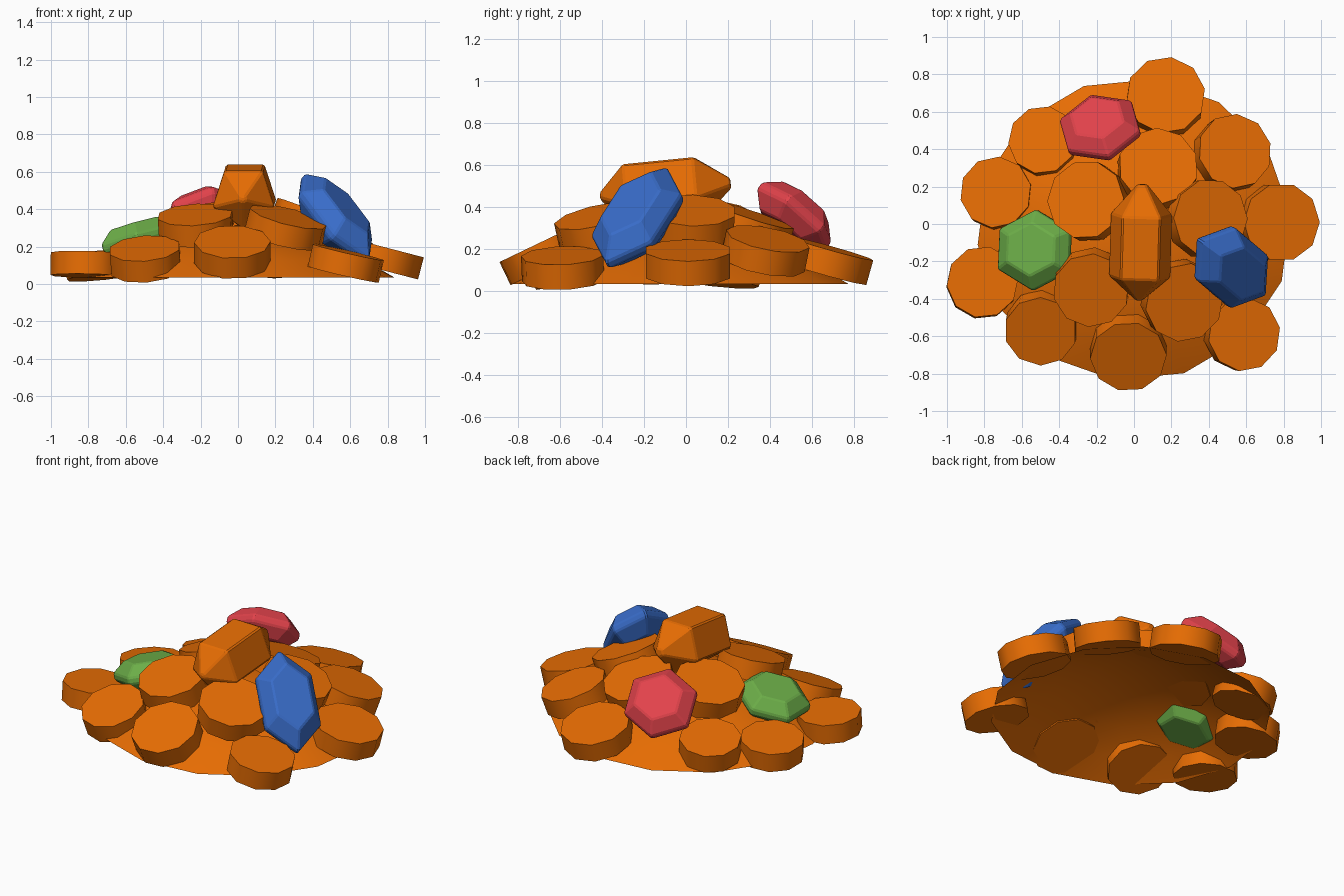
import bpy, bmesh, math
from mathutils import Vector, Matrix

if "Cube" in bpy.data.objects:
    bpy.data.objects.remove(bpy.data.objects["Cube"])


def material(name, rgb):
    m = bpy.data.materials.new(name)
    m.diffuse_color = (*rgb, 1)
    m.use_nodes = True
    m.node_tree.nodes["Principled BSDF"].inputs["Base Color"].default_value = m.diffuse_color
    return m


GOLD = material("gold orange", (0.80, 0.152, 0.001))
BLUE = material("blue gem", (0.04, 0.15, 0.58))
RED = material("red gem", (0.76, 0.055, 0.07))
GREEN = material("green gem", (0.15, 0.42, 0.065))


def loft(name, rings, mat, matrix, caps=(True, True), bevel=0, smooth=0):
    """Join rings of equal length (single point = tip) into a mesh."""
    bm = bmesh.new()
    vr = [[bm.verts.new(p) for p in r] for r in rings]
    for a, b in zip(vr, vr[1:]):
        n = max(len(a), len(b))
        for i in range(n):
            j = (i + 1) % n
            if len(b) == 1:
                bm.faces.new((a[i], a[j], b[0]))
            else:
                bm.faces.new((a[i], a[j], b[j], b[i]))
    if caps[0]:
        bm.faces.new(vr[0][::-1])
    if caps[1] and len(vr[-1]) > 1:
        bm.faces.new(vr[-1])
    bm.transform(matrix)
    me = bpy.data.meshes.new(name)
    bm.to_mesh(me)
    bm.free()
    me.materials.append(mat)
    ob = bpy.data.objects.new(name, me)
    bpy.context.collection.objects.link(ob)
    if bevel:
        b = ob.modifiers.new("soft_edges", 'BEVEL')
        b.width, b.segments = bevel, 1
    if smooth:
        bpy.ops.object.select_all(action='DESELECT')
        ob.select_set(True)
        bpy.context.view_layer.objects.active = ob
        bpy.ops.object.shade_smooth_by_angle(angle=math.radians(smooth))
    return ob


def ring(n, rx, ry, z, turn=0):
    return [(rx * math.cos(turn + math.tau * i / n),
             ry * math.sin(turn + math.tau * i / n), z) for i in range(n)]


def frame(center, normal, axis=(1, 0, 0)):
    """Matrix with z along normal and x along axis."""
    z = Vector(normal).normalized()
    x = Vector(axis)
    x = (x - z * x.dot(z)).normalized()
    y = z.cross(x)
    return Matrix.Translation(center) @ Matrix((x, y, z)).transposed().to_4x4()


# hollow mound under the coins
profile = [(1, 0.035), (0.8, 0.13), (0.55, 0.22), (0.28, 0.275)]
mound = [ring(14, 0.84 * t, 0.81 * t, z, 0.1) for t, z in profile]
loft("mound", mound + [[(0, 0, 0.295)]], GOLD,
     Matrix.Translation((0, -0.03, 0)), caps=(False, False), smooth=45)

# coins: centre of the top face, tilt (x, y), radius, turn in degrees
coins = [
    (0.17, 0.69, 0.205, 0.05, 0.28, 0.212, 10),
    (-0.49, 0.45, 0.20, -0.15, 0.20, 0.185, 5),
    (-0.74, 0.17, 0.16, -0.10, 0.10, 0.192, 12),
    (-0.26, 0.13, 0.38, -0.28, 0.14, 0.212, 0),
    (0.13, 0.31, 0.365, 0.10, 0.33, 0.215, 20),
    (0.54, 0.39, 0.25, 0.28, 0.20, 0.203, 15),
    (0.41, 0.03, 0.385, 0.38, 0.03, 0.212, 0),
    (0.79, 0.01, 0.195, 0.26, 0.0, 0.21, 0),
    (0.27, -0.42, 0.36, 0.25, -0.22, 0.215, 8),
    (-0.23, -0.355, 0.37, -0.06, -0.30, 0.205, 14),
    (-0.81, -0.31, 0.165, 0.02, 0.06, 0.192, 6),
    (-0.50, -0.575, 0.19, -0.08, -0.38, 0.195, 18),
    (-0.03, -0.71, 0.225, 0.0, -0.48, 0.205, 3),
    (0.59, -0.59, 0.17, 0.23, -0.04, 0.198, 10),
]
for i, (x, y, z, nx, ny, r, turn) in enumerate(coins):
    t = math.radians(turn)
    loft(f"coin_{i + 1}", [ring(10, r, r, -0.122, t), ring(10, r, r, 0, t)],
         GOLD, frame((x, y, z), (nx, ny, 1)), smooth=45)


# six-sided cut gems with a flat table
def gem(name, center, normal, axis, rx, ry, h, mat):
    k = 0.66
    rings = [ring(6, rx * k, ry * k, -h), ring(6, rx, ry, -0.02),
             ring(6, rx, ry, 0.02), ring(6, rx * k, ry * k, h)]
    loft(name, rings, mat, frame(center, normal, axis), bevel=0.008)


gem("blue_gem", (0.52, -0.23, 0.35), (0.62, -0.36, 0.70), (0.58, -0.48, -0.66),
    0.32, 0.20, 0.10, BLUE)
gem("red_gem", (-0.18, 0.515, 0.36), (-0.20, 0.62, 0.76), (1, -0.2, 0.3),
    0.232, 0.222, 0.09, RED)
gem("green_gem", (-0.53, -0.14, 0.24), (-0.27, 0.06, 0.95), (0.03, 1, 0.0),
    0.217, 0.228, 0.085, GREEN)

# five-sided golden crystal on top, lying along y with a flat side up
turn = math.radians(180)
prism = [ring(5, 0.02, 0.02, -0.125, turn), ring(5, 0.174, 0.174, 0, turn),
         ring(5, 0.174, 0.174, 0.335, turn), ring(5, 0.03, 0.03, 0.50, turn)]
loft("crystal", prism, GOLD,
     frame((0.03, -0.285, 0.465), (0.03, 1, 0.10), (0, 0, 1)), bevel=0.008)
